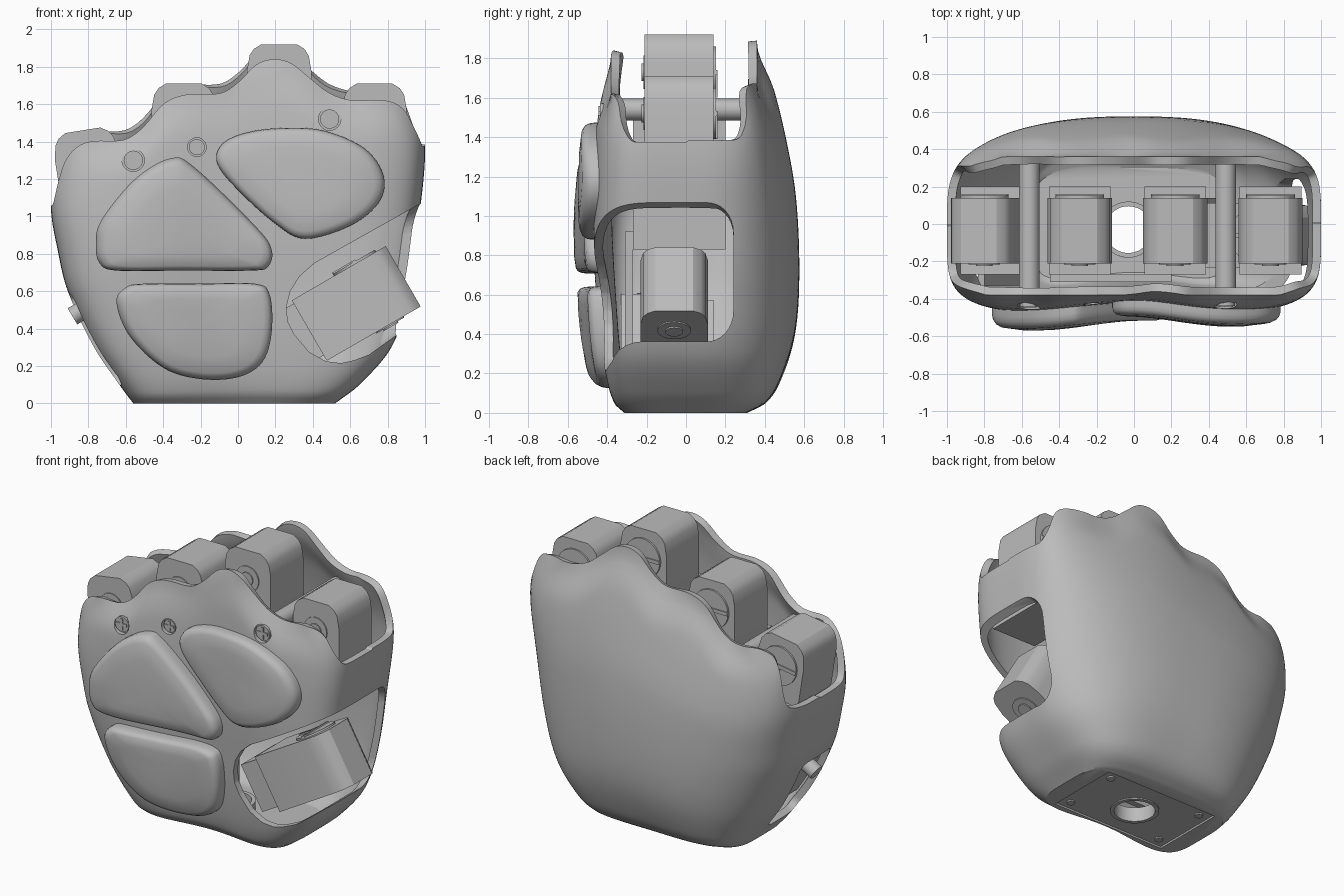
import bpy, bmesh, math
from mathutils import Matrix, Vector

if "Cube" in bpy.data.objects:
    bpy.data.objects.remove(bpy.data.objects["Cube"])

grey = bpy.data.materials.new("plain grey")
grey.use_nodes = True
grey.diffuse_color = (0.5, 0.5, 0.5, 1)
grey.node_tree.nodes["Principled BSDF"].inputs["Base Color"].default_value = grey.diffuse_color


def curve(table, x):
    """Smooth value of a table of (position, value) pairs."""
    x = min(max(x, table[0][0]), table[-1][0])
    last = len(table) - 1
    k = next(i for i in range(last) if x <= table[i + 1][0])
    slope = lambda i: ((table[min(i + 1, last)][1] - table[max(i - 1, 0)][1])
                       / (table[min(i + 1, last)][0] - table[max(i - 1, 0)][0]))
    (xa, a), (xb, b) = table[k], table[k + 1]
    d = xb - xa
    t = (x - xa) / d
    return ((1 + 2 * t) * (1 - t) ** 2 * a + t * (1 - t) ** 2 * d * slope(k)
            + t * t * (3 - 2 * t) * b + t * t * (t - 1) * d * slope(k + 1))


def finish(bm, name, matrix=None, smooth=30):
    me = bpy.data.meshes.new(name)
    bmesh.ops.recalc_face_normals(bm, faces=bm.faces)
    if matrix:
        bm.transform(matrix)
    bm.to_mesh(me)
    bm.free()
    ob = bpy.data.objects.new(name, me)
    bpy.context.collection.objects.link(ob)
    me.materials.append(grey)
    soften(ob, smooth)
    return ob


def soften(ob, angle=30):
    bpy.ops.object.select_all(action="DESELECT")
    ob.select_set(True)
    bpy.context.view_layer.objects.active = ob
    bpy.ops.object.shade_smooth_by_angle(angle=math.radians(angle))


def box(name, lo, hi, matrix=None, bevel=0.0):
    bm = bmesh.new()
    lo, hi = Vector(lo), Vector(hi)
    bmesh.ops.create_cube(bm, size=1, matrix=Matrix.Translation((lo + hi) / 2) @ Matrix.Diagonal((*(hi - lo), 1)))
    if bevel:
        bmesh.ops.bevel(bm, geom=bm.edges[:], offset=bevel, segments=4, affect="EDGES", profile=0.5)
    return finish(bm, name, matrix)


def rod(name, start, end, radius, matrix=None):
    a, b = Vector(start), Vector(end)
    place = Matrix.Translation((a + b) / 2) @ (b - a).to_track_quat("Z", "Y").to_matrix().to_4x4()
    bm = bmesh.new()
    bmesh.ops.create_cone(bm, cap_ends=True, segments=40, radius1=radius, radius2=radius,
                          depth=(b - a).length, matrix=place)
    return finish(bm, name, matrix)


def prism(name, outline, y0, y1, matrix=None):
    bm = bmesh.new()
    face = bm.faces.new([bm.verts.new((x, y0, z)) for x, z in outline])
    moved = bmesh.ops.extrude_face_region(bm, geom=[face])["geom"]
    bmesh.ops.translate(bm, vec=(0, y1 - y0, 0), verts=[v for v in moved if isinstance(v, bmesh.types.BMVert)])
    return finish(bm, name, matrix)


def carve(target, cutter):
    cutter.hide_render = True
    mod = target.modifiers.new("cut", "BOOLEAN")
    mod.object, mod.solver = cutter, "EXACT"
    bpy.context.view_layer.objects.active = target
    bpy.ops.object.modifier_apply(modifier=mod.name)
    bpy.data.objects.remove(cutter)


# Shell outline: side, front and back profiles by height, and the scalloped rim by x
LEFT = [(0, -.56), (.08, -.62), (.3, -.77), (.6, -.91), (.8, -.96), (1.05, -1), (1.4, -.97), (1.9, -.9)]
RIGHT = [(0, .52), (.1, .65), (.3, .82), (.6, .92), (1, .97), (1.37, 1), (1.6, .96), (1.9, .9)]
BACK = [(0, .31), (.05, .4), (.15, .47), (.4, .55), (.7, .575), (1.1, .56), (1.4, .51), (1.7, .435), (1.9, .36)]
FRONT = [(0, -.34), (.06, -.39), (.25, -.43), (.6, -.46), (1, -.48), (1.35, -.475), (1.6, -.46), (1.75, -.44),
         (1.9, -.4)]
CROWN = [(-1, 1.4), (-.8, 1.45), (-.3, 1.7), (.2, 1.88), (.7, 1.7), (1, 1.62)]
RIM = [(-.98, 1.05), (-.965, 1.08), (-.93, 1.27), (-.88, 1.36), (-.8, 1.4), (-.62, 1.41), (-.53, 1.47),
       (-.42, 1.6), (-.3, 1.65), (-.1, 1.66), (0, 1.72), (.1, 1.81), (.2, 1.84), (.3, 1.82), (.4, 1.74),
       (.5, 1.66), (.62, 1.62), (.8, 1.62), (.9, 1.57), (.945, 1.44), (.965, 1.38), (.98, 1.375)]


def sides(z):
    a, b = curve(LEFT, z), curve(RIGHT, z)
    return (a + b) / 2, (b - a) / 2


def level(u, z):
    return min(1.9, z * 1.9 / curve(CROWN, u))


def front_y(x, z):
    mid, half = sides(z)
    u = min(1, abs(x - mid) / half)
    return (1 - u ** 5) ** .2 * (curve(FRONT, level((x - mid) / half, z)) + .06 * math.exp(-(x / .35) ** 2))


def shell_point(phi, z, t):
    c, s = math.cos(phi), math.sin(phi)
    mid, half = sides(z)
    v = level(1.3 * c, z) / 1.9
    n = 5 if s < 0 else 2.5 + 3 * v ** 4 + 1.5 * (1 - v) ** 10
    r = (abs(c) ** n + abs(s) ** n) ** (-1 / n)
    x = mid + half * r * c
    bulge = curve(BACK, level(r * c, z)) if s > 0 else (
        curve(FRONT, level(r * c, z)) + .06 * math.exp(-(x / .35) ** 2))
    y = r * abs(s) * bulge
    # the wall rolls inward to a level rim
    roll = max(0, (t - .86) / .14) ** 2
    return (x, y + roll * (min(max(y, -.38), .36) - y), z)


# Hollow palm shell
COLS, ROWS = 240, 48
bm = bmesh.new()
rings = [[] for _ in range(ROWS + 1)]
for j in range(COLS):
    phi = 2 * math.pi * j / COLS
    c, s = math.cos(phi), math.sin(phi)
    u = .98 * c * (abs(c) ** 5 + abs(s) ** 5) ** -.2
    top = curve(RIM, u) + (.05 * min(1, (1 - abs(u)) * 8) if s > 0 else 0)
    for i, ring in enumerate(rings):
        t = (i / ROWS) ** 1.3
        ring.append(bm.verts.new(shell_point(phi, top * t, t)))
for low, high in zip(rings, rings[1:]):
    for j in range(COLS):
        k = (j + 1) % COLS
        bm.faces.new((low[j], low[k], high[k], high[j]))
bm.faces.new(rings[0][::-1])
shell = finish(bm, "palm_shell")
wall = shell.modifiers.new("wall", "SOLIDIFY")
wall.thickness, wall.offset = .045, -1
bpy.ops.object.modifier_apply(modifier="wall")

# Thumb opening, side slot and base openings
opening = [(.26, .52), (.28, .6), (.33, .68), (.41, .75), (.98, 1.07), (1.3, 1.2), (1.3, .52), (.84, .36),
           (.7, .26), (.62, .23), (.55, .215), (.47, .225), (.38, .275), (.3, .37), (.265, .44)]
thumb_cut = prism("thumb_cutter", opening, -.9, .24)
bm = bmesh.new()
bm.from_mesh(thumb_cut.data)
rear = [e for e in bm.edges if all(v.co.y > .2 and v.co.x > .65 for v in e.verts)]
bmesh.ops.bevel(bm, geom=rear, offset=.14, segments=8, affect="EDGES", profile=.5)
bm.to_mesh(thumb_cut.data)
bm.free()
carve(shell, thumb_cut)
tilt = Matrix.Translation((-.77, -.13, .34)) @ Matrix.Rotation(math.radians(-31), 4, "Y")
carve(shell, box("slot_cutter", (-.12, -.16, -.28), (.1, .18, .28), tilt, .06))
carve(shell, box("base_cutter", (-.44, -.27, -.1), (.4, .24, .012)))
carve(shell, rod("bore_cutter", (-.03, -.03, -.2), (-.03, -.03, .2), .15))

# Front screws in round recesses
for x, z, r in ((-.56, 1.3, .06), (-.22, 1.37, .05), (.49, 1.52, .06)):
    y = front_y(x, z)
    carve(shell, rod("screw_cutter", (x, y - .1, z), (x, y + .025, z), r))
    rod("screw_head", (x, y + .01, z), (x, y + .04, z), r * .85)
    for w, h in ((.65, .15), (.15, .65)):
        box("screw_cross", (x - r * w, y + .004, z - r * h), (x + r * w, y + .012, z + r * h))
soften(shell)

# Base socket and bolts
bm = bmesh.new()
tube = [(.15, .004), (.15, .1), (.125, .1), (.125, .004)]
loops = [[bm.verts.new((r * math.cos(a * math.pi / 24), r * math.sin(a * math.pi / 24), z))
          for a in range(48)] for r, z in tube]
for a, b in zip(loops, loops[1:] + loops[:1]):
    for j in range(48):
        bm.faces.new((a[j], a[j - 1], b[j - 1], b[j]))
finish(bm, "base_socket", Matrix.Translation((-.03, -.03, 0)))
for sx in (-1, 1):
    for sy in (-1, 1):
        x, y = -.02 + .35 * sx, -.015 + .19 * sy
        rod("base_bolt", (x, y, .003), (x, y, .03), .026)

# Soft pads that follow the front surface
PADS = {
    "upper_right_pad": [(-.76, .85), (-.73, .98), (-.55, 1.2), (-.36, 1.31), (-.23, 1.26), (.1, .94),
                        (.18, .82), (.16, .73), (.07, .71), (-.3, .71), (-.65, .71), (-.74, .75)],
    "upper_left_pad": [(-.11, 1.28), (-.09, 1.38), (.02, 1.44), (.2, 1.47), (.45, 1.46), (.68, 1.36),
                       (.78, 1.21), (.75, 1.07), (.6, .95), (.36, .88), (.2, .96), (0, 1.14)],
    "lower_pad": [(-.65, .54), (-.6, .62), (-.5, .64), (-.2, .64), (.09, .64), (.17, .58), (.18, .38),
                  (.13, .22), (0, .14), (-.2, .13), (-.4, .19), (-.58, .36)]}
for name, pts in PADS.items():
    n, outline = len(pts), []
    for i in range(n):
        p, q, r, s = (Vector(pts[(i + k) % n]) for k in (-1, 0, 1, 2))
        for t in (j / 6 for j in range(6)):
            outline.append(q + ((r - p) * t + (2 * p - 5 * q + 4 * r - s) * t * t
                                + (3 * q - p - 3 * r + s) * t ** 3) / 2)
    centre = sum(outline, Vector((0, 0))) / len(outline)
    thick = .08 if name == "upper_left_pad" else .1
    bm = bmesh.new()
    old = None
    for scale, height in ((1, -.3), (1, .35), (.985, .62), (.95, .82), (.88, .94), (.6, 1), (.3, 1), (.05, 1)):
        ring = [centre + (p - centre) * scale for p in outline]
        ring = [bm.verts.new((p.x, front_y(p.x, p.y) - height * thick, p.y)) for p in ring]
        for j in range(len(ring) if old else 0):
            bm.faces.new((old[j - 1], old[j], ring[j], ring[j - 1]))
        old = ring
    bm.faces.new(old)
    finish(bm, name, smooth=50)


# Finger joint: arched block with hub discs, local z pointing to the tip
def joint(name, place, height, front=-.21, back=.14):
    half = [(.172, -height), (.172, -.14), (.158, -.06), (.135, -.025), (.095, 0)]
    prism(name, half + [(-x, z) for x, z in half[::-1]], front, back, place)
    hub = -.19
    rod(name + "_front_hub", (0, front - .007, hub), (0, front, hub), .085, place)
    rod(name + "_front_bolt", (0, front - .015, hub), (0, front, hub), .045, place)
    rod(name + "_back_disc", (0, back, hub), (0, back + .012, hub), .13, place)
    box(name + "_back_bar", (-.13, back, hub - .012), (.13, back + .02, hub + .012), place)
    box(name + "_back_post", (-.012, back, hub - .13), (.012, back + .02, hub), place)


for name, x, z, lean, depth in (("little", -.83, 1.46, -9, .6), ("ring", -.29, 1.71, 0, .88),
                                ("middle", .22, 1.92, 0, 1.09), ("index", .73, 1.71, 0, .66)):
    place = Matrix.Translation((x, 0, z)) @ Matrix.Rotation(math.radians(lean), 4, "Y")
    joint(name + "_joint", place, .5)
    box(name + "_motor", (-.165, -.27, -depth), (.165, .2, -.42), place)

# Thumb joint lying on its side in the opening
axis, across = Vector((.866, 0, .5)), Vector((-.5, 0, .866))
place = Matrix((Vector((0, 1, 0)), across, axis)).transposed().to_4x4()
place.translation = (.88, -.06, .685)
joint("thumb_joint", place, .58, -.193, .18)
box("thumb_mount", (-.16, -.16, -.72), (.2, .16, -.5), place)

# Pivot stub and bracket behind the side slot, and the frame behind the pads
rod("thumb_pivot", (-.62, -.13, .625), (-.885, -.13, .465), .05)
box("pivot_bracket", (.07, -.2, -.2), (.11, .2, .24), tilt)
box("inner_frame", (-.45, -.31, .25), (.2, -.27, .92))

# Cross rods between front and back walls
for x, z in ((-.56, 1.3), (.49, 1.54)):
    rod("cross_rod", (x, -.38, z), (x, .36, z), .055)
